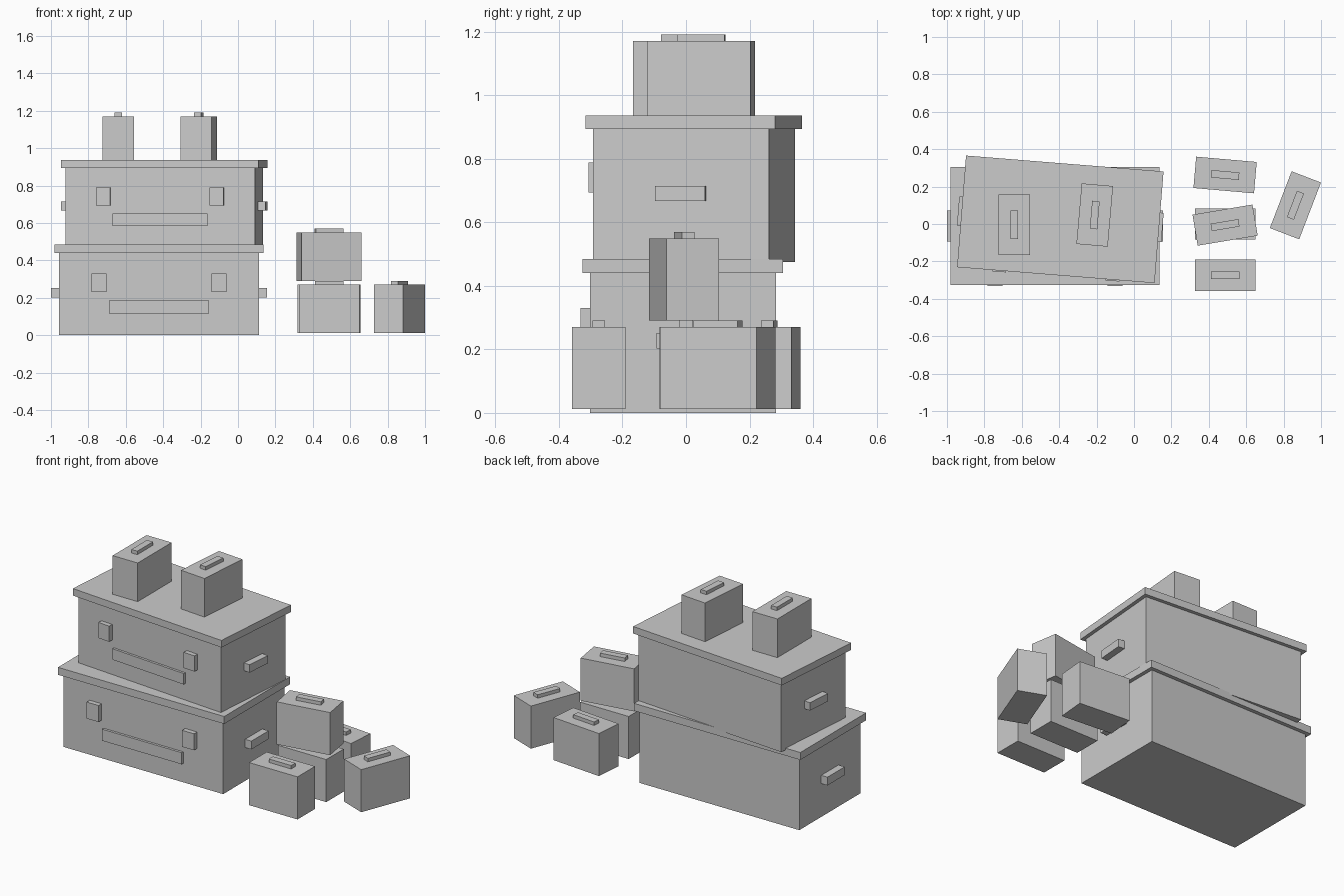
import bpy
from math import radians
from mathutils import Matrix, Vector

cube = bpy.data.objects.get("Cube")
if cube:
    bpy.data.objects.remove(cube, do_unlink=True)

grey = bpy.data.materials.new("plain_grey")
grey.use_nodes = True
colour = (0.6, 0.6, 0.6, 1)
grey.diffuse_color = colour
grey.node_tree.nodes["Principled BSDF"].inputs["Base Color"].default_value = colour


def placement(x, y, z, turn=0, scale=1):
    return (Matrix.Translation((x, y, z)) @ Matrix.Rotation(radians(turn), 4, "Z")
            @ Matrix.Scale(scale, 4))


def box(name, frame, centre, size):
    """Box given by its centre and size inside a placed frame."""
    bpy.ops.mesh.primitive_cube_add(size=1)
    ob = bpy.context.object
    ob.name = name
    ob.data.transform(Matrix.Translation(Vector(centre)) @ Matrix.Diagonal((*size, 1)))
    ob.matrix_world = frame
    ob.data.materials.append(grey)


def crate(name, frame):
    box(name + "_body", frame, (0, 0, 0.22), (1.07, 0.585, 0.44))
    box(name + "_lid", frame, (0, 0, 0.4625), (1.115, 0.63, 0.045))
    box(name + "_front_strip", frame, (0, -0.295, 0.15), (0.535, 0.025, 0.07))
    for side, s in (("left", 1), ("right", -1)):
        box(f"{name}_{side}_latch", frame, (s * 0.32, -0.302, 0.28), (0.08, 0.04, 0.1))
        box(f"{name}_{side}_handle", frame, (s * 0.552, 0, 0.227), (0.05, 0.165, 0.05))


def ammo_case(name, frame):
    box(name + "_body", frame, (0, 0, 0.129), (0.325, 0.168, 0.258))
    box(name + "_handle", frame, (0, 0, 0.267), (0.15, 0.04, 0.024))


# Two stacked crates, the upper one smaller and slightly turned
crate("lower_crate", placement(-0.4225, -0.01, 0))
crate("upper_crate", placement(-0.394, 0.025, 0.475, -4.6, 0.95))

# Small cases on the crates and on the ground
cases = {
    "crate_top_right_case": (-0.64, -0.004, 0.912, 90),
    "crate_top_left_case": (-0.21, 0.048, 0.912, 85),
    "front_case": (0.488, -0.275, 0.012, 0),
    "stack_lower_case": (0.488, 0, 0.012, 0),
    "stack_upper_case": (0.487, -0.006, 0.291, 9.5),
    "back_case": (0.487, 0.262, 0.012, -5),
    "outer_case": (0.863, 0.1, 0.012, 69),
}
for name, place in cases.items():
    ammo_case(name, placement(*place))
